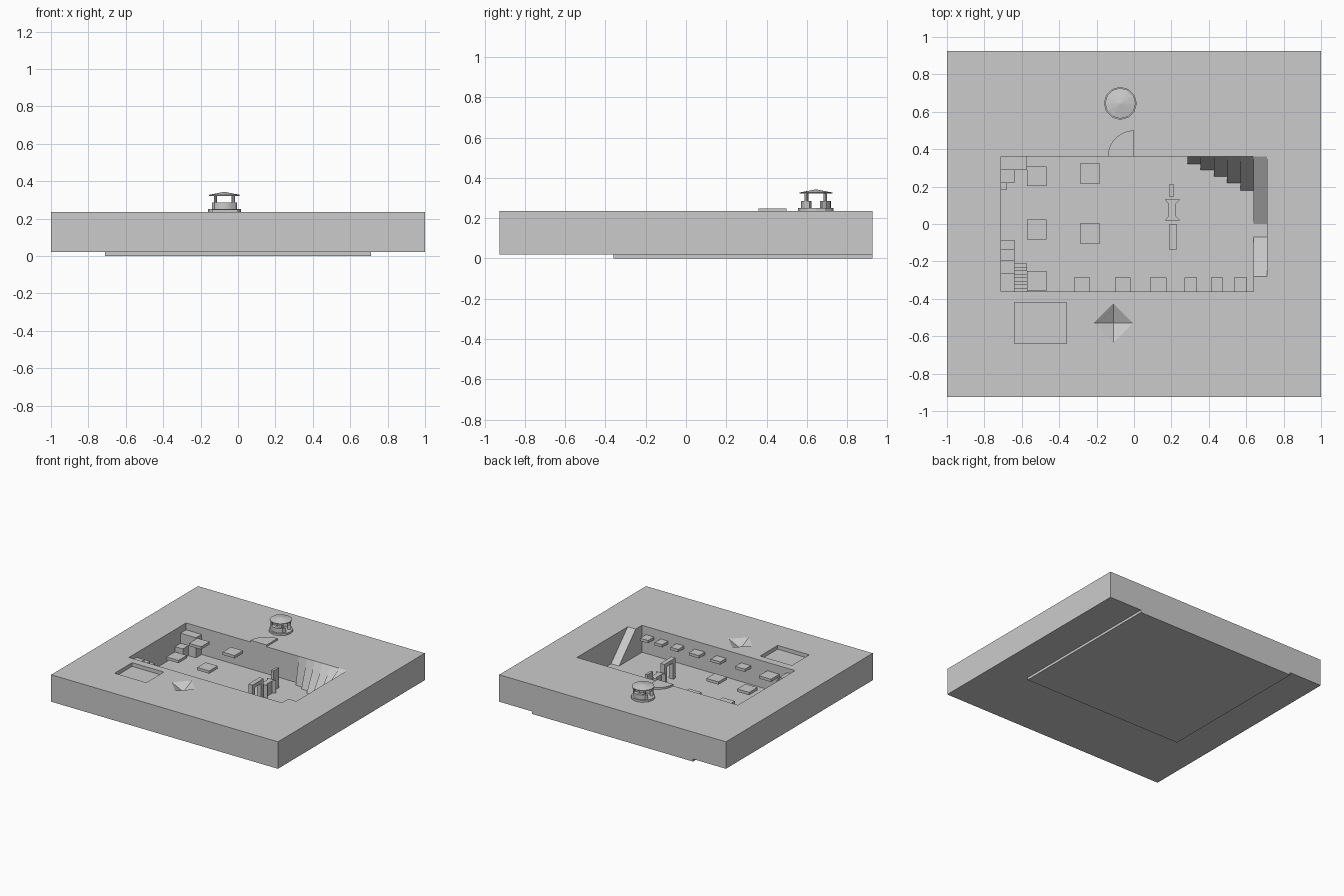
import bpy, bmesh, math
from mathutils import Matrix

if "Cube" in bpy.data.objects:
    bpy.data.objects.remove(bpy.data.objects["Cube"])

grey = bpy.data.materials.new("plain_grey")
grey.use_nodes = True
grey.diffuse_color = (0.6, 0.6, 0.6, 1)
grey.node_tree.nodes["Principled BSDF"].inputs["Base Color"].default_value = (0.6, 0.6, 0.6, 1)

TOP, FLOOR = 0.235, 0.02


def finish(name, bm):
    bmesh.ops.recalc_face_normals(bm, faces=bm.faces)
    me = bpy.data.meshes.new(name)
    bm.to_mesh(me)
    bm.free()
    me.materials.append(grey)
    ob = bpy.data.objects.new(name, me)
    bpy.context.collection.objects.link(ob)
    return ob


def box(name, x0, x1, y0, y1, z0, z1):
    bm = bmesh.new()
    bmesh.ops.create_cube(bm, size=1)
    for v in bm.verts:
        v.co = ((x0 + x1) / 2 + v.co.x * (x1 - x0),
                (y0 + y1) / 2 + v.co.y * (y1 - y0),
                (z0 + z1) / 2 + v.co.z * (z1 - z0))
    return finish(name, bm)


def cone(name, x, y, z0, z1, r0, r1, sides, turn=0):
    bm = bmesh.new()
    bmesh.ops.create_cone(bm, cap_ends=True, segments=sides, radius1=r0, radius2=r1, depth=z1 - z0,
                          matrix=Matrix.Translation((x, y, (z0 + z1) / 2)) @ Matrix.Rotation(turn, 4, 'Z'))
    return finish(name, bm)


def prism(name, points, offset):
    """Extrude a closed 3D outline along an offset."""
    bm = bmesh.new()
    face = bm.faces.new([bm.verts.new(p) for p in points])
    ext = bmesh.ops.extrude_face_region(bm, geom=[face])
    bmesh.ops.translate(bm, vec=offset, verts=[g for g in ext["geom"] if isinstance(g, bmesh.types.BMVert)])
    return finish(name, bm)


def cut(target, cutter):
    mod = target.modifiers.new("cut", 'BOOLEAN')
    mod.operation, mod.solver, mod.object = 'DIFFERENCE', 'EXACT', cutter
    bpy.context.view_layer.objects.active = target
    bpy.ops.object.modifier_apply(modifier="cut")
    bpy.data.objects.remove(cutter)


# Ground slab with the sunken room, a shallow basin and a pyramid pit
slab = box("ground_slab", -1, 1, -0.925, 0.925, FLOOR, TOP)
cut(slab, box("room_cutter", -0.71, 0.71, -0.36, 0.36, -0.1, 0.4))
cut(slab, box("basin_cutter", -0.64, -0.36, -0.64, -0.42, TOP - 0.03, 0.4))
cut(slab, cone("pit_cutter", -0.11, -0.53, TOP - 0.05, TOP + 0.05, 0, 0.21, 4))
box("floor_plate", -0.71, 0.71, -0.36, 0.925, 0, FLOOR)

# Quarter round doorstep
arc = [(0.14 * -math.sin(a), 0.36 + 0.14 * math.cos(a), TOP)
       for a in [i * math.pi / 24 for i in range(13)]]
prism("doorstep", [(0, 0.36, TOP)] + arc, (0, 0, 0.014))

# Round pavilion
px, py = -0.073, 0.645
cone("pavilion_base", px, py, TOP, 0.25, 0.088, 0.088, 12)
cone("pavilion_eave", px, py, 0.322, 0.327, 0.082, 0.082, 12)
cone("pavilion_roof", px, py, 0.327, 0.343, 0.082, 0, 12)
for side in (-1, 1):
    angles = [side * math.radians(25 + 13 * i) for i in range(11)]
    ring = [(px + r * math.cos(a), py + r * math.sin(a), 0.25)
            for r, seq in ((0.074, angles), (0.05, angles[::-1])) for a in seq]
    prism("pavilion_bench", ring, (0, 0, 0.036))
    for s in (-1, 1):
        cone("pavilion_post", px + s * 0.047, py + side * 0.047, 0.25, 0.322, 0.009, 0.009, 8)

# Square table tops and the row of shelves on the front wall
for x, y in ((-0.52, 0.255), (-0.235, 0.27), (-0.52, -0.03), (-0.235, -0.05), (-0.52, -0.305)):
    box("table_top", x - 0.053, x + 0.053, y - 0.053, y + 0.053, 0.148, 0.17)
for x, w in ((-0.277, 0.085), (-0.06, 0.085), (0.13, 0.09), (0.303, 0.068), (0.443, 0.065), (0.57, 0.07)):
    box("wall_shelf", x - w / 2, x + w / 2, -0.36, -0.285, 0.148, 0.17)

# Fan of slopes on the back wall, getting gentler towards the right
for i, y in enumerate((0.32, 0.29, 0.255, 0.22, 0.18, 0.0)):
    x = 0.285 + 0.071 * i
    prism("back_slope", [(x, 0.36, FLOOR), (x, 0.36, TOP), (x, y, FLOOR)], (0.071, 0, 0))
prism("front_ramp", [(0.64, -0.36, FLOOR), (0.64, -0.36, TOP), (0.64, -0.28, TOP), (0.64, -0.07, FLOOR)],
      (0.07, 0, 0))

# Stepped boxes in the back corner
box("back_counter", -0.71, -0.573, 0.29, 0.36, FLOOR, 0.18)
box("back_step", -0.71, -0.64, 0.22, 0.29, FLOOR, 0.1)
box("back_low_step", -0.71, -0.68, 0.185, 0.22, FLOOR, 0.06)

# Stepped boxes and stairs in the front corner
edges = (-0.36, -0.265, -0.195, -0.135, -0.085)
for i, (a, b) in enumerate(zip(edges, edges[1:])):
    box("front_step", -0.71, -0.64, a, b, FLOOR, 0.2 - 0.04 * i)
for i in range(8):
    y = -0.36 + 0.0187 * i
    box("stair_tread", -0.64, -0.573, y, y + 0.0187, FLOOR, 0.148 - 0.016 * i)

# Free standing frame, flared block and post
for y in (-0.14, -0.03):
    box("frame_leg", 0.19, 0.226, y, y + 0.03, FLOOR, 0.15)
box("frame_beam", 0.19, 0.226, -0.14, 0, 0.15, 0.18)
half = ((0.04, 0.02), (0.02, 0.042), (0.02, 0.108), (0.04, 0.13))
outline = [(0.205 + w, y, FLOOR) for w, y in half] + [(0.205 - w, y, FLOOR) for w, y in half[::-1]]
prism("flared_block", outline, (0, 0, 0.1))
box("slim_post", 0.19, 0.21, 0.145, 0.215, FLOOR, 0.18)
